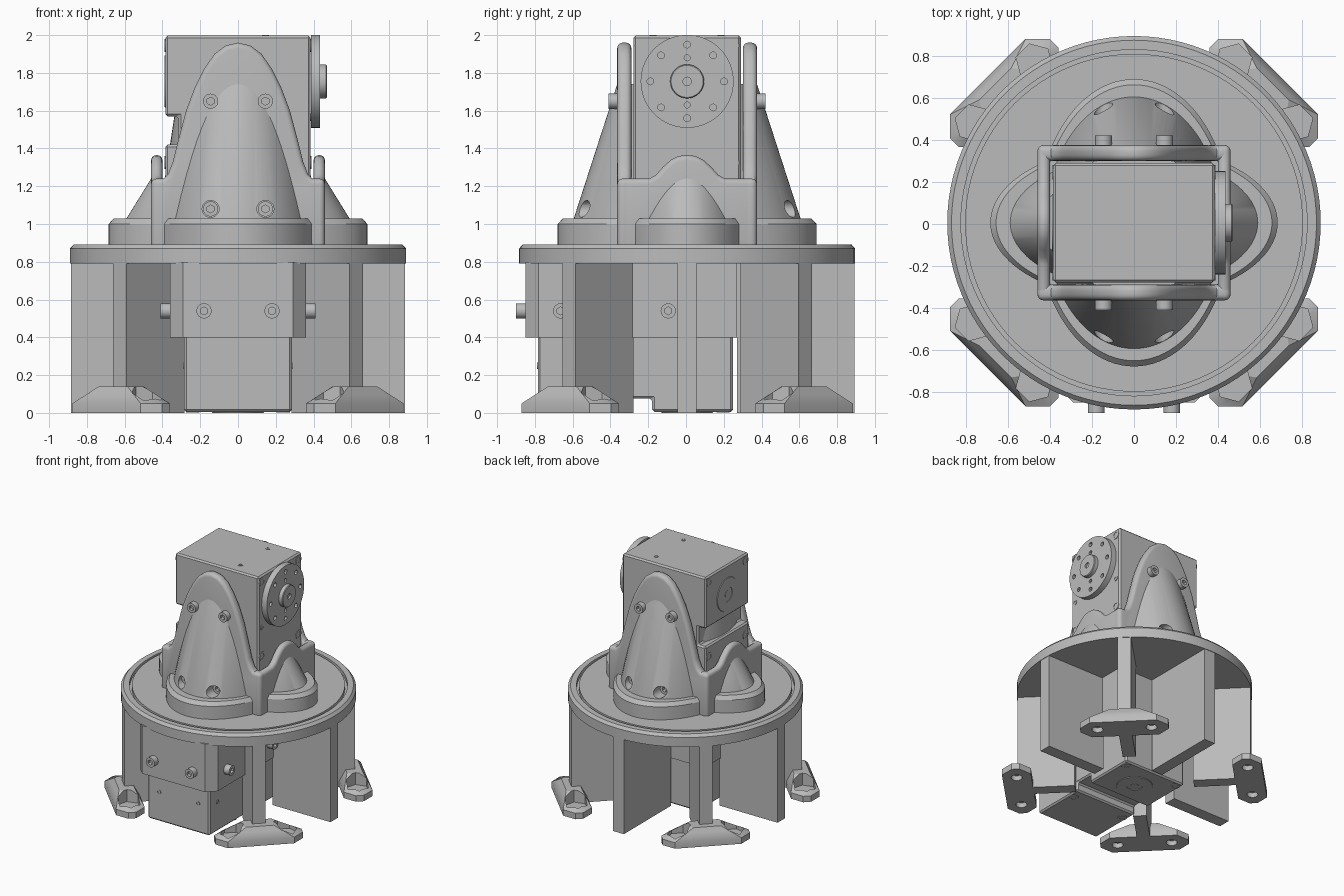
import bpy, bmesh, math
from mathutils import Matrix, Vector

cube = bpy.data.objects.get("Cube")
if cube:
    bpy.data.objects.remove(cube, do_unlink=True)

grey = bpy.data.materials.new("plain grey")
grey.use_nodes = True
grey.diffuse_color = (0.5, 0.5, 0.5, 1)
grey.node_tree.nodes["Principled BSDF"].inputs["Base Color"].default_value = (0.5, 0.5, 0.5, 1)

parts = []


def activate(obj):
    bpy.ops.object.select_all(action='DESELECT')
    obj.select_set(True)
    bpy.context.view_layer.objects.active = obj


def finish(name, bm, matrix=Matrix(), bevel=0, segments=1, cutter=None):
    """Turn a bmesh into a shaded part, with optional bevel and cut-outs."""
    bmesh.ops.transform(bm, matrix=matrix, verts=bm.verts)
    bmesh.ops.recalc_face_normals(bm, faces=bm.faces)
    mesh = bpy.data.meshes.new(name)
    bm.to_mesh(mesh)
    bm.free()
    obj = bpy.data.objects.new(name, mesh)
    bpy.context.collection.objects.link(obj)
    mesh.materials.append(grey)
    activate(obj)
    if bevel:
        mod = obj.modifiers.new("bevel", 'BEVEL')
        mod.width, mod.segments = bevel, segments
        mod.limit_method, mod.angle_limit = 'ANGLE', math.radians(50)
        bpy.ops.object.modifier_apply(modifier=mod.name)
    if cutter:
        tool = finish("cutter", cutter, matrix)
        tool.hide_render = True
        parts.remove(tool)
        activate(obj)
        mod = obj.modifiers.new("cut", 'BOOLEAN')
        mod.operation, mod.solver, mod.object = 'DIFFERENCE', 'EXACT', tool
        bpy.ops.object.modifier_apply(modifier=mod.name)
        bpy.data.objects.remove(tool, do_unlink=True)
    bpy.ops.object.shade_smooth_by_angle(angle=math.radians(30))
    parts.append(obj)
    return obj


def box(lo, hi):
    lo, hi = Vector(lo), Vector(hi)
    bm = bmesh.new()
    m = Matrix.Translation((lo + hi) / 2) @ Matrix.Diagonal((*(hi - lo), 1))
    bmesh.ops.create_cube(bm, size=1, matrix=m)
    return bm


def aim(start, axis):
    """Matrix that moves to a point and turns z along an axis."""
    return Matrix.Translation(start) @ Vector(axis).to_track_quat('Z', 'Y').to_matrix().to_4x4()


def add_rod(bm, start, axis, radius, length, sides=24):
    """Cylinder that starts at a point and runs along an axis."""
    m = aim(start, axis) @ Matrix.Translation((0, 0, length / 2))
    bmesh.ops.create_cone(bm, cap_ends=True, segments=sides, radius1=radius,
                          radius2=radius, depth=length, matrix=m)
    return bm


def lathe(profile, steps=96):
    bm = bmesh.new()
    verts = [bm.verts.new((r, 0, z)) for r, z in profile]
    edges = [bm.edges.new(pair) for pair in zip(verts, verts[1:])]
    bmesh.ops.spin(bm, geom=verts + edges, cent=(0, 0, 0), axis=(0, 0, 1),
                   angle=math.tau, steps=steps)
    bmesh.ops.remove_doubles(bm, verts=bm.verts, dist=1e-5)
    return bm


def prism(outline, depth):
    """Extrude an outline in x and y upward."""
    bm = bmesh.new()
    face = bm.faces.new([bm.verts.new((x, y, 0)) for x, y in outline])
    new = bmesh.ops.extrude_face_region(bm, geom=[face])["geom"]
    top = [v for v in new if isinstance(v, bmesh.types.BMVert)]
    bmesh.ops.translate(bm, vec=(0, 0, depth), verts=top)
    return bm


def bolt(name, base, axis, length=0.05):
    bm = add_rod(bmesh.new(), base, axis, 0.04, length)
    socket = add_rod(bmesh.new(), Vector(base) + Vector(axis) * length * 0.5, axis, 0.021, length, 6)
    finish(name, bm, cutter=socket)


def spin_z(angle):
    return Matrix.Rotation(angle, 4, 'Z')


# Motor: u is its width, v its length, w runs along the shaft
def motor(name, matrix):
    side = [(-0.79, -0.385), (-0.335, -0.385), (-0.335, -0.315), (-0.185, -0.315), (-0.185, -0.385),
            (0.242, -0.385), (0.242, 0.385), (-0.79, 0.385)]
    axes = Matrix(((0, 0, 1, -0.285), (1, 0, 0, 0), (0, 1, 0, 0), (0, 0, 0, 1)))
    finish(name + "_body", prism(side, 0.57), matrix @ axes, 0.012)

    # Small screws set on the faces
    def screw(at, axis, r):
        rim = [(0, 0.001), (r * 0.6, 0.001), (r * 0.6, 0.004), (r, 0.004), (r, -0.003)]
        finish(name + "_screw", lathe(rim, 16), matrix @ aim(at, axis))

    for s in (-1, 1):
        screw((s * 0.18, 0.242, 0.145), (0, 1, 0), 0.018)
        screw((s * 0.18, -0.79, -0.14), (0, -1, 0), 0.018)
        screw((s * 0.285, -0.68, -0.14), (s, 0, 0), 0.018)
        screw((s * 0.24, -0.19, 0.385), (0, 0, 1), 0.02)
        for w in (-1, 1):
            screw((s * 0.24, 0.19, w * 0.385), (0, 0, w), 0.035)
            screw((s * 0.24, -0.43, w * 0.385), (0, 0, w), 0.035)

    ring = [(0, -0.383), (0, -0.388), (0.03, -0.388), (0.03, -0.386), (0.06, -0.386),
            (0.06, -0.39), (0.135, -0.39), (0.14, -0.38)]
    finish(name + "_rear_cap", lathe(ring, 40), matrix)

    horn = add_rod(bmesh.new(), (0, 0, 0.387), (0, 0, 1), 0.246, 0.048, 64)
    holes = bmesh.new()
    for i in range(8):
        a = i * math.tau / 8
        add_rod(holes, (0.195 * math.sin(a), 0.195 * math.cos(a), 0.397), (0, 0, 1), 0.018, 0.1, 12)
    for s in (-1, 1):
        add_rod(holes, (0, s * 0.125, 0.397), (0, 0, 1), 0.016, 0.1, 12)
    finish(name + "_horn", horn, matrix, cutter=holes)
    hub = [(0, 0.455), (0.022, 0.455), (0.022, 0.47), (0.085, 0.47), (0.09, 0.465), (0.09, 0.42)]
    finish(name + "_hub", lathe(hub, 32), matrix)


upper = Matrix.Translation((0, 0, 1.755)) @ Matrix(((0, 0, 1, 0), (1, 0, 0, 0), (0, 1, 0, 0), (0, 0, 0, 1)))
motor("upper_motor", upper)
motor("lower_motor", Matrix.Translation((0, 0, 0.39)))

# Round deck with a groove near the rim
deck = [(0, 0.79), (0.89, 0.79), (0.89, 0.87), (0.87, 0.892), (0.825, 0.892), (0.825, 0.86),
        (0.805, 0.86), (0.805, 0.892), (0, 0.892)]
finish("deck", lathe(deck))

# Motor housing under the deck, with cut front corners
c = 0.07
housing = [(0.36, 0.265), (0.36, -0.857 + c), (0.36 - c, -0.857), (c - 0.36, -0.857),
           (-0.36, -0.857 + c), (-0.36, 0.265)]
finish("motor_housing", prism(housing, 0.4), Matrix.Translation((0, 0, 0.4)))
for s in (-1, 1):
    bolt("housing_front_bolt", (s * 0.18, -0.857, 0.54), (0, -1, 0))
    for y in (-0.67, -0.1):
        bolt("housing_side_bolt", (s * 0.36, y, 0.54), (s, 0, 0))

# Radial fins: three straight, four diagonal ones with feet
for angle, start in ((0, 0.35), (90, 0.265), (180, 0.35)):
    fin = box((start, -0.05, 0), (0.885, 0.05, 0.8))
    finish("straight_fin", fin, spin_z(math.radians(angle)))

foot_outline = [(0.985, -0.255), (0.985, 0.255), (0.905, 0.335), (0.845, 0.335),
                (0.765, 0.255), (0.765, -0.255), (0.845, -0.335), (0.905, -0.335)]
for i in range(4):
    turn = spin_z(math.radians(45 + 90 * i))
    finish("diagonal_fin", box((0.45, -0.05, 0), (0.885, 0.05, 0.8)), turn)
    foot = prism(foot_outline, 0.05)
    top = [f for f in foot.faces if f.calc_center_median().z > 0.04]
    new = bmesh.ops.extrude_face_region(foot, geom=top)["geom"]
    for v in new:
        if isinstance(v, bmesh.types.BMVert):
            v.co = (0.875 + (v.co.x - 0.875) * 0.55, v.co.y * 0.42, 0.14)
    bmesh.ops.delete(foot, geom=top, context='FACES_ONLY')
    holes = bmesh.new()
    for s in (-1, 1):
        add_rod(holes, (0.877, s * 0.205, -0.1), (0, 0, 1), 0.042, 0.14)
        add_rod(holes, (0.877, s * 0.205, 0.04), (0, 0, 1), 0.09, 0.2, 6)
    finish("foot", foot, turn, cutter=holes)

# Flanged base made of two crossing ellipses
flange = [(0, 0.87), (1, 0.87), (1, 1.0), (0.96, 1.03), (0, 1.03)]
for name, a, b in (("long_flange", 0.464, 0.685), ("wide_flange", 0.685, 0.37)):
    finish(name, lathe(flange), Matrix.Diagonal((a, b, 1, 1)))

# Tapered oval buttresses rising from the flanges
for name, a, b, tip, widen, height in (("tall_buttress", 0.42, 0.6, 0.617, 1.2, 1.74),
                                       ("short_buttress", 0.59, 0.32, 0.78, 1, 1.24)):
    bm = lathe([(0, 1.0), (1, 1.0), (1, 1.03), (tip, height), (0, height)])
    bmesh.ops.scale(bm, vec=(a, b, 1), verts=bm.verts)
    bmesh.ops.scale(bm, vec=(widen, 1, 1), verts=[v for v in bm.verts if v.co.z > 1.1])
    cuts = None
    if name == "tall_buttress":
        cuts = bmesh.new()
        for sx in (-1, 1):
            for sy in (-1, 1):
                add_rod(cuts, (sx * 0.145, sy * 0.44, 1.08), (0, sy, 0), 0.045, 0.3)
    finish(name, bm, cutter=cuts)


# Cradle walls with arched tops
def wall(name, half, arch, face, thick, angle):
    right = [(half, 0.87), (half, 1.24)] + arch
    outline = right + [(-x, z) for x, z in reversed(right) if x > 0]
    m = spin_z(angle) @ Matrix.Translation((0, thick - face, 0)) @ Matrix.Rotation(math.pi / 2, 4, 'X')
    finish(name, prism(outline, thick), m, 0.028, 4)


tall_arch = [(0.395, 1.24), (0.37, 1.265), (0.345, 1.33), (0.315, 1.45), (0.275, 1.6), (0.23, 1.72),
             (0.18, 1.82), (0.125, 1.9), (0.065, 1.945), (0, 1.96)]
low_arch = [(0.2, 1.24), (0.165, 1.26), (0.13, 1.3), (0.085, 1.34), (0.045, 1.36), (0, 1.365)]
for i in range(2):
    wall("tall_wall", 0.46, tall_arch, 0.37, 0.075, i * math.pi)
    wall("low_wall", 0.37, low_arch, 0.46, 0.06, (i + 0.5) * math.pi)

for sx in (-1, 1):
    for sy in (-1, 1):
        bolt("cradle_bolt", (sx * 0.145, sy * 0.365, 1.65), (0, sy, 0))
        bolt("recessed_bolt", (sx * 0.145, sy * 0.435, 1.08), (0, sy, 0))

for obj in parts:
    obj.location.y += 0.006
